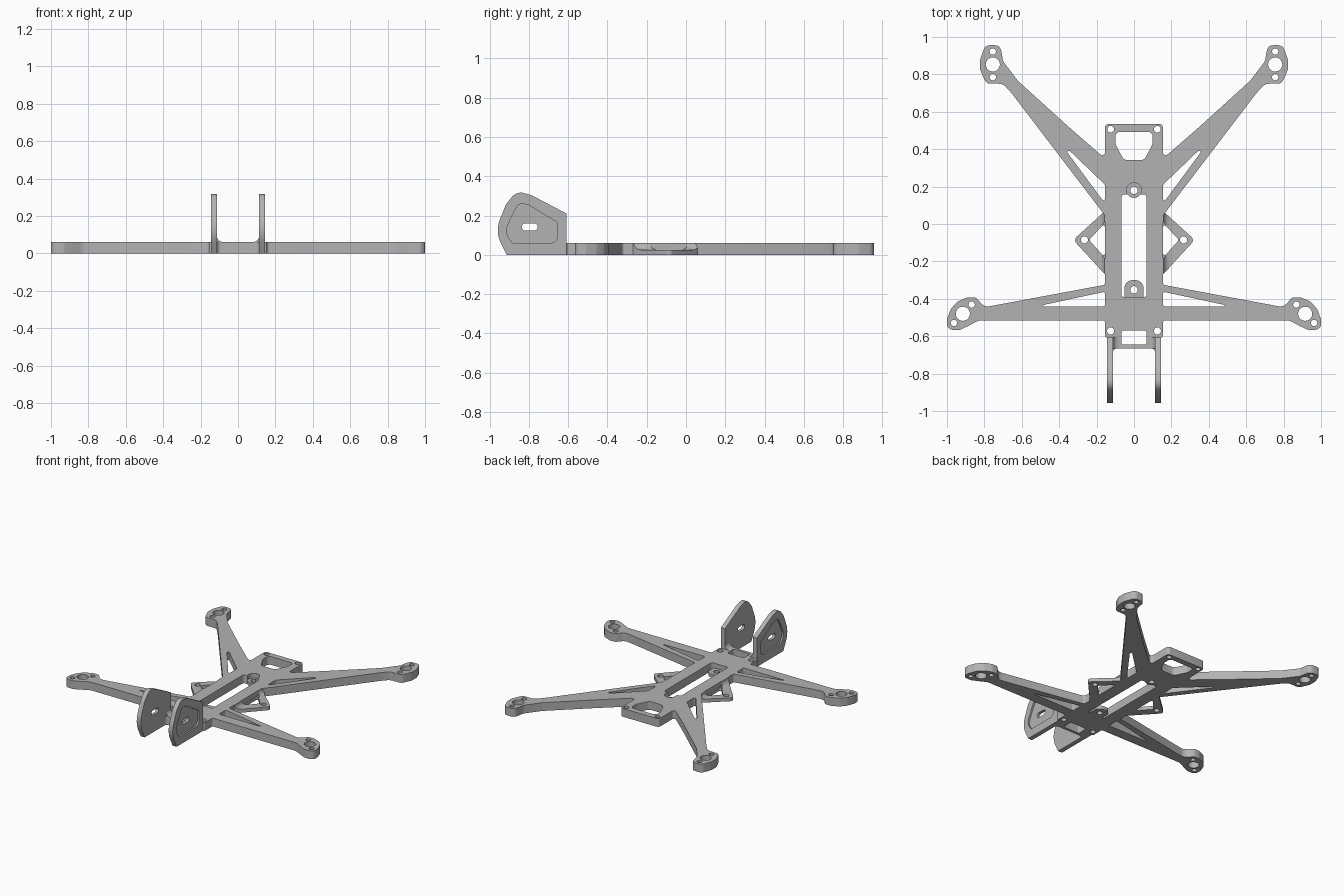
import bpy, bmesh, math
from mathutils import Vector, Matrix

if "Cube" in bpy.data.objects:
    bpy.data.objects.remove(bpy.data.objects["Cube"])

grey = bpy.data.materials.new("grey plastic")
grey.diffuse_color = (0.45, 0.45, 0.45, 1)
grey.use_nodes = True
grey.node_tree.nodes["Principled BSDF"].inputs["Base Color"].default_value = grey.diffuse_color
T = 0.06      # frame thickness
THIN = 0.025  # thin tab thickness


def rounded(points, n=5):
    """Round each (x, y, radius) corner of a closed polygon."""
    out = []
    for i, p in enumerate(points):
        c = Vector(p[:2])
        r = p[2] if len(p) > 2 else 0
        a = Vector(points[i - 1][:2]) - c
        b = Vector(points[(i + 1) % len(points)][:2]) - c
        ang = a.angle(b)
        if r == 0 or ang > 3.1:
            out.append(c)
            continue
        d = min(r / math.tan(ang / 2), 0.49 * a.length, 0.49 * b.length)
        r = d * math.tan(ang / 2)
        a.normalize()
        b.normalize()
        m = c + (a + b).normalized() * (r / math.sin(ang / 2))
        s, e = c + a * d - m, c + b * d - m
        turn = math.atan2(s.x * e.y - s.y * e.x, s.dot(e))
        for k in range(n + 1):
            t = turn * k / n
            out.append(m + Matrix.Rotation(t, 2) @ s)
    return out


def circle(x, y, r, n=20):
    return [Vector((x + r * math.cos(2 * math.pi * k / n),
                    y + r * math.sin(2 * math.pi * k / n))) for k in range(n)]


def flip(loop):
    return [Vector((-p.x, p.y)) for p in loop]


def prism(name, loops, z0, z1, matrix=None):
    """Extrude an outline with holes between two heights."""
    cu = bpy.data.curves.new(name, 'CURVE')
    cu.dimensions = '2D'
    cu.fill_mode = 'BOTH'
    cu.extrude = (z1 - z0) / 2
    for loop in loops:
        sp = cu.splines.new('POLY')
        sp.points.add(len(loop) - 1)
        for q, p in zip(sp.points, loop):
            q.co = (p[0], p[1], 0, 1)
        sp.use_cyclic_u = True
    tmp = bpy.data.objects.new(name + "_curve", cu)
    bpy.context.collection.objects.link(tmp)
    bpy.context.view_layer.update()
    me = bpy.data.meshes.new_from_object(
        tmp.evaluated_get(bpy.context.evaluated_depsgraph_get()))
    bpy.data.objects.remove(tmp)
    me.name = name
    me.transform(Matrix.Translation((0, 0, (z0 + z1) / 2)))
    if matrix:
        me.transform(matrix)
    bm = bmesh.new()
    bm.from_mesh(me)
    bmesh.ops.remove_doubles(bm, verts=bm.verts, dist=0.0002)
    bmesh.ops.recalc_face_normals(bm, faces=bm.faces)
    bm.to_mesh(me)
    bm.free()
    me.materials.clear()
    me.materials.append(grey)
    ob = bpy.data.objects.new(name, me)
    bpy.context.collection.objects.link(ob)
    return ob


def smooth(ob):
    bpy.ops.object.select_all(action='DESELECT')
    ob.select_set(True)
    bpy.context.view_layer.objects.active = ob
    bpy.ops.object.shade_smooth_by_angle(angle=math.radians(30))


# frame outline, right half from front to back
half = [
    (0.155, 0.535, 0.02), (0.155, 0.35, 0.015), (0.35, 0.52, 0.1),
    (0.62, 0.765, 0.1), (0.70, 0.87, 0.04),                      # front arm
    (0.715, 0.956, 0.035), (0.795, 0.956, 0.035), (0.823, 0.88, 0.05),
    (0.823, 0.825, 0.05), (0.79, 0.75, 0.035), (0.70, 0.75, 0.05),
    (0.655, 0.70, 0.05), (0.155, 0.045, 0.01),
    (0.155, -0.325, 0.015), (0.80, -0.445, 0.05),                # rear arm
    (0.845, -0.392, 0.03), (0.89, -0.392, 0.03), (0.945, -0.415, 0.05),
    (0.98, -0.455, 0.05), (1.0, -0.51, 0.03), (1.0, -0.55, 0.03),
    (0.975, -0.566, 0.03), (0.93, -0.566, 0.03), (0.885, -0.545, 0.05),
    (0.83, -0.515, 0.08), (0.155, -0.515, 0.012),
    (0.155, -0.607, 0.01), (0.13, -0.607), (0.13, -0.71),        # tail
    (0.113, -0.71), (0.113, -0.665, 0.03),
]
outline = rounded(half + [(-p[0],) + tuple(p[1:]) for p in reversed(half)])

# holes repeated on both sides
side_holes = [
    rounded([(0.41, 0.455, 0.008), (0.155, 0.21, 0.015), (0.155, 0.11, 0.008)]),
    rounded([(0.155, -0.362, 0.01), (0.49, -0.434, 0.004),
             (0.48, -0.44, 0.002), (0.155, -0.44, 0.01)]),
    circle(0.125, 0.507, 0.018), circle(0.125, -0.572, 0.019),
    circle(0.755, 0.853, 0.038), circle(0.755, 0.922, 0.017),
    circle(0.755, 0.785, 0.017),
    circle(0.915, -0.48, 0.038), circle(0.868, -0.431, 0.017),
    circle(0.963, -0.529, 0.017),
]
# centre slot with a round recess at its front end
arc = [Vector((0.04 * math.cos(t), 0.18 + 0.04 * math.sin(t)))
       for t in [math.radians(-35 + 250 * k / 20) for k in range(21)]]
slot = rounded([(-0.033, 0.157), (-0.066, 0.157, 0.012), (-0.066, -0.39, 0.012),
                (0.066, -0.39, 0.012), (0.066, 0.157, 0.012), (0.033, 0.157)]) + arc
window = rounded([(-0.085, 0.492, 0.01), (-0.10, 0.475, 0.01), (-0.10, 0.43, 0.02),
                  (-0.055, 0.342, 0.03), (0.055, 0.342, 0.03), (0.10, 0.43, 0.02),
                  (0.10, 0.475, 0.01), (0.085, 0.492, 0.01)])
tail_hole = rounded([(-0.066, -0.57, 0.008), (-0.066, -0.645, 0.008),
                     (0.066, -0.645, 0.008), (0.066, -0.57, 0.008)])
frame = prism("frame", [outline, slot, window, tail_hole] + side_holes
              + [flip(h) for h in side_holes], 0, T)
parts = [frame]

# thin screw tabs inside the centre slot
parts.append(prism("front_slot_tab", [circle(0, 0.18, 0.0402, 28),
                                      circle(0, 0.18, 0.02)], 0, THIN))
parts.append(prism("rear_slot_tab", [
    rounded([(-0.052, -0.392), (0.052, -0.392), (0.052, -0.30, 0.05),
             (-0.052, -0.30, 0.05)], 8), circle(0, -0.352, 0.02)], 0, THIN))

# side tabs and the concave ramps joining them to the frame
tab = rounded([(0.15, 0.07), (0.165, 0.06), (0.325, -0.085, 0.025),
               (0.15, -0.275)])
tab_slot = rounded([(0.156, 0.005, 0.008), (0.24, -0.085, 0.01),
                    (0.156, -0.18, 0.008)])
ramp = [(0.15, 0.02), (0.15, T)] + [
    (0.195 - 0.037 * math.cos(t), T - 0.035 * math.sin(t))
    for t in [math.pi / 2 * k / 6 for k in range(7)]] + [(0.195, 0.02)]

# upright plates: profile, recess and slot drawn in the y-z plane
plate = rounded([(-0.608, 0), (-0.608, 0.21), (-0.785, 0.303, 0.08),
                 (-0.86, 0.325, 0.08), (-0.915, 0.26, 0.08),
                 (-0.972, 0.12, 0.15), (-0.913, 0)], 6)
recess = rounded([(-0.655, 0.06, 0.035), (-0.655, 0.165, 0.01),
                  (-0.80, 0.253, 0.05), (-0.85, 0.265, 0.05),
                  (-0.88, 0.21, 0.07), (-0.922, 0.12, 0.06), (-0.885, 0.06, 0.012)], 6)
plate_slot = rounded([(-0.835, 0.124, 0.017), (-0.835, 0.16, 0.017),
                      (-0.755, 0.16, 0.017), (-0.755, 0.124, 0.017)])
stand = Matrix(((0, 0, 1, 0), (1, 0, 0, 0), (0, 1, 0, 0), (0, 0, 0, 1)))
lay = Matrix(((1, 0, 0, 0), (0, 0, 1, 0), (0, 1, 0, 0), (0, 0, 0, 1)))
fillet = [(0.12, 0.055), (0.12, 0.1)] + [
    (0.078 + 0.036 * math.cos(t), 0.096 - 0.036 * math.sin(t))
    for t in [math.pi / 2 * k / 6 for k in range(7)]] + [(0.078, 0.055)]

for side, sgn in (("right", 1), ("left", -1)):
    mirror = Matrix.Scale(sgn, 4, (1, 0, 0))
    parts.append(prism(side + "_side_tab",
                       [tab, tab_slot, circle(0.265, -0.085, 0.019)], 0, THIN, mirror))
    for end, y0, y1, k in (("front", 0.012, 0.07, -0.92), ("rear", -0.27, -0.187, 1.08)):
        shear = Matrix.Identity(4)
        shear[1][0], shear[1][3] = k, -0.155 * k
        parts.append(prism(f"{side}_{end}_tab_ramp", [ramp], y0, y1, mirror @ shear @ lay))
    up = prism(side + "_upright_plate", [plate, plate_slot], 0.112, 0.145, mirror @ stand)
    cut = prism("recess_cutter", [recess], 0.133, 0.2, mirror @ stand)
    cut.hide_render = True
    mod = up.modifiers.new("recess", 'BOOLEAN')
    mod.operation, mod.object, mod.solver = 'DIFFERENCE', cut, 'EXACT'
    bpy.context.view_layer.objects.active = up
    bpy.ops.object.modifier_apply(modifier="recess")
    bpy.data.objects.remove(cut)
    parts.append(up)
    parts.append(prism(side + "_plate_fillet", [fillet], -0.665, -0.608, mirror @ lay))

for ob in parts:
    smooth(ob)
